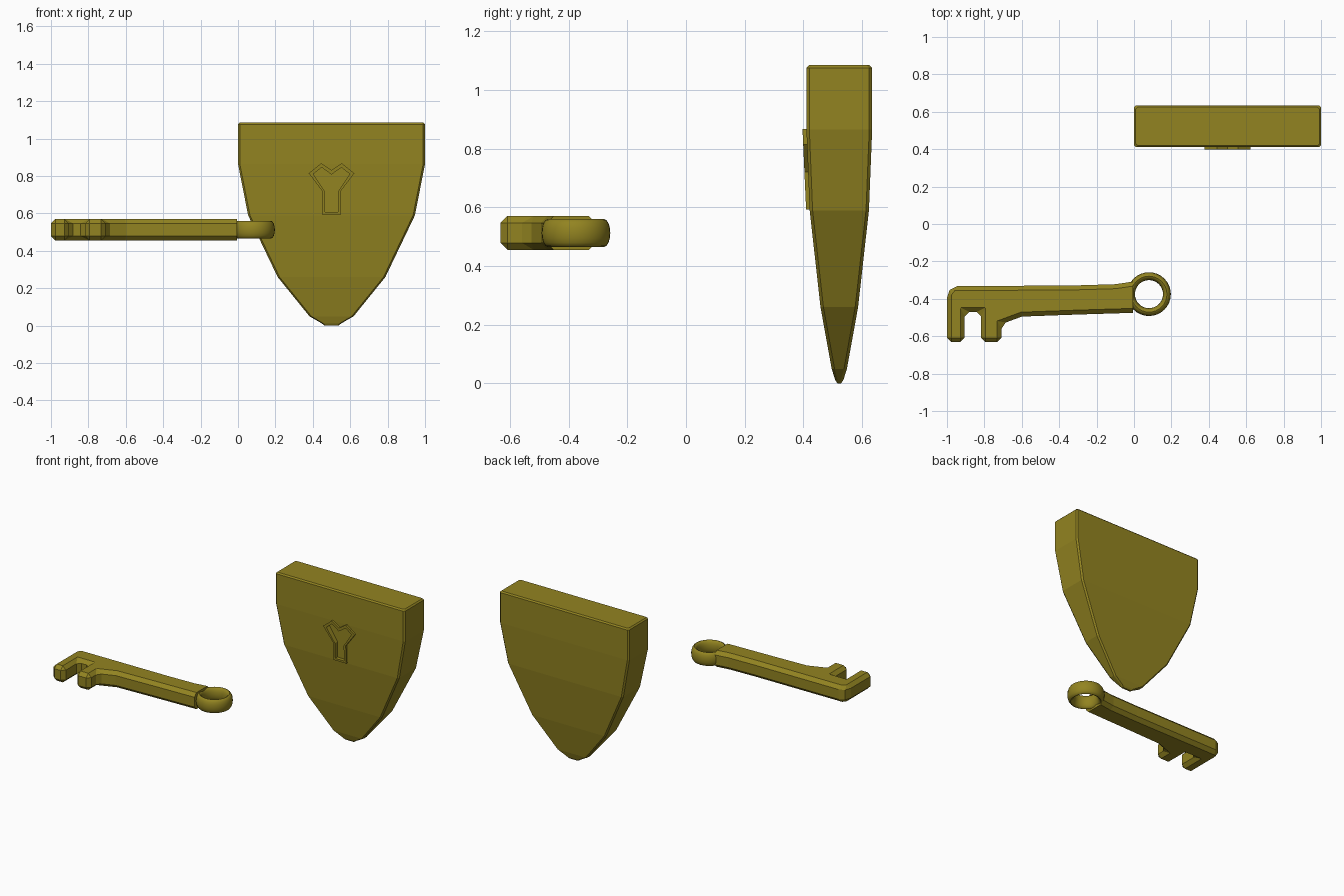
import bpy, bmesh, math

if "Cube" in bpy.data.objects:
    bpy.data.objects.remove(bpy.data.objects["Cube"])

olive = bpy.data.materials.new("olive_brass")
olive.diffuse_color = (0.29, 0.23, 0.015, 1)
olive.use_nodes = True
olive.node_tree.nodes["Principled BSDF"].inputs["Base Color"].default_value = olive.diffuse_color


def finish(bm, name):
    bmesh.ops.recalc_face_normals(bm, faces=bm.faces[:])
    me = bpy.data.meshes.new(name)
    bm.to_mesh(me)
    bm.free()
    ob = bpy.data.objects.new(name, me)
    bpy.context.collection.objects.link(ob)
    me.materials.append(olive)
    return ob


def loft(rings, name):
    """Skin a stack of equally sized point rings and cap both ends."""
    bm = bmesh.new()
    vs = [[bm.verts.new(p) for p in r] for r in rings]
    n = len(vs[0])
    for a, b in zip(vs, vs[1:]):
        for i in range(n):
            j = (i + 1) % n
            bm.faces.new((a[i], a[j], b[j], b[i]))
    bm.faces.new(vs[0][::-1])
    bm.faces.new(vs[-1])
    return finish(bm, name)


def cut(ob, cutter):
    m = ob.modifiers.new("cut", 'BOOLEAN')
    m.operation = 'DIFFERENCE'
    m.object = cutter
    bpy.context.view_layer.objects.active = ob
    bpy.ops.object.modifier_apply(modifier=m.name)


# Tapered lock body: chamfered rectangles (z, half width, half depth)
CX, CY = 0.5, 0.5225


def section(z, hx, hy):
    c = min(0.01, hy * 0.6)
    quarter = [(hx, hy - c), (hx - c, hy)]
    pts = quarter + [(-x, y) for x, y in quarter[::-1]]
    pts += [(-x, -y) for x, y in pts]
    return [(CX + x, CY + y, z) for x, y in pts]


body = loft([section(*s) for s in [
    (0.0, 0.036, 0.006), (0.012, 0.052, 0.014), (0.05, 0.118, 0.026),
    (0.26, 0.288, 0.064), (0.59, 0.446, 0.101), (0.865, 0.5, 0.112),
    (1.076, 0.5, 0.112), (1.085, 0.491, 0.103)]], "lock_body")


# Forked keyhole: a thin raised rim around a shallow recess
def fork(half):
    return half + [(-x, z) for x, z in half[:0:-1]]


outer = fork([(0, 0.832), (0.055, 0.868), (0.122, 0.815), (0.05, 0.72), (0.05, 0.593)])
inner = fork([(0, 0.808), (0.053, 0.846), (0.097, 0.811), (0.034, 0.715), (0.034, 0.607)])
# both outlines lack a centre point at the stem foot, so the foot stays one edge
rim = loft([[(CX + x, 0.44, z) for x, z in outer],
            [(CX + x, 0.397 + (0.868 - z) * 0.045, z) for x, z in outer]], "keyhole_rim")
cutter = loft([[(CX + x, y, z) for x, z in inner] for y in (0.36, 0.434)], "keyhole_cutter")
cutter.hide_render = True
cut(body, cutter)
cut(rim, cutter)
bpy.data.objects.remove(cutter)

# Key shaft with two teeth: outline extruded and chamfered
outline = [(-0.005, -0.308), (-0.1, -0.322), (-0.3, -0.328), (-0.97, -0.333), (-1.0, -0.37),
           (-1.0, -0.632), (-0.905, -0.632), (-0.905, -0.47), (-0.817, -0.47),
           (-0.817, -0.632), (-0.708, -0.632), (-0.708, -0.535), (-0.6, -0.495),
           (-0.3, -0.484), (-0.005, -0.475)]
shaft = loft([[(x, y, z) for x, y in outline] for z in (0.455, 0.571)], "key_shaft")
bm = bmesh.new()
bm.from_mesh(shaft.data)
edges = [e for e in bm.edges
         if e.calc_face_angle(0) > math.radians(25)
         and not all(v.co.x > -0.01 for v in e.verts)]
bmesh.ops.bevel(bm, geom=edges, offset=0.026, offset_type='OFFSET', segments=1,
                affect='EDGES', clamp_overlap=True)
bm.to_mesh(shaft.data)
bm.free()

# Key ring: torus with a tall oval section
bpy.ops.mesh.primitive_torus_add(major_segments=32, minor_segments=16, major_radius=0.096,
                                 minor_radius=0.021, location=(0.08, -0.375, 0.513))
ring = bpy.context.object
ring.name = "key_ring"
ring.scale = (1, 1, 2.25)
bpy.ops.object.transform_apply(location=False, rotation=False, scale=True)
ring.data.materials.append(olive)
bpy.ops.object.shade_smooth_by_angle(angle=math.radians(40))
